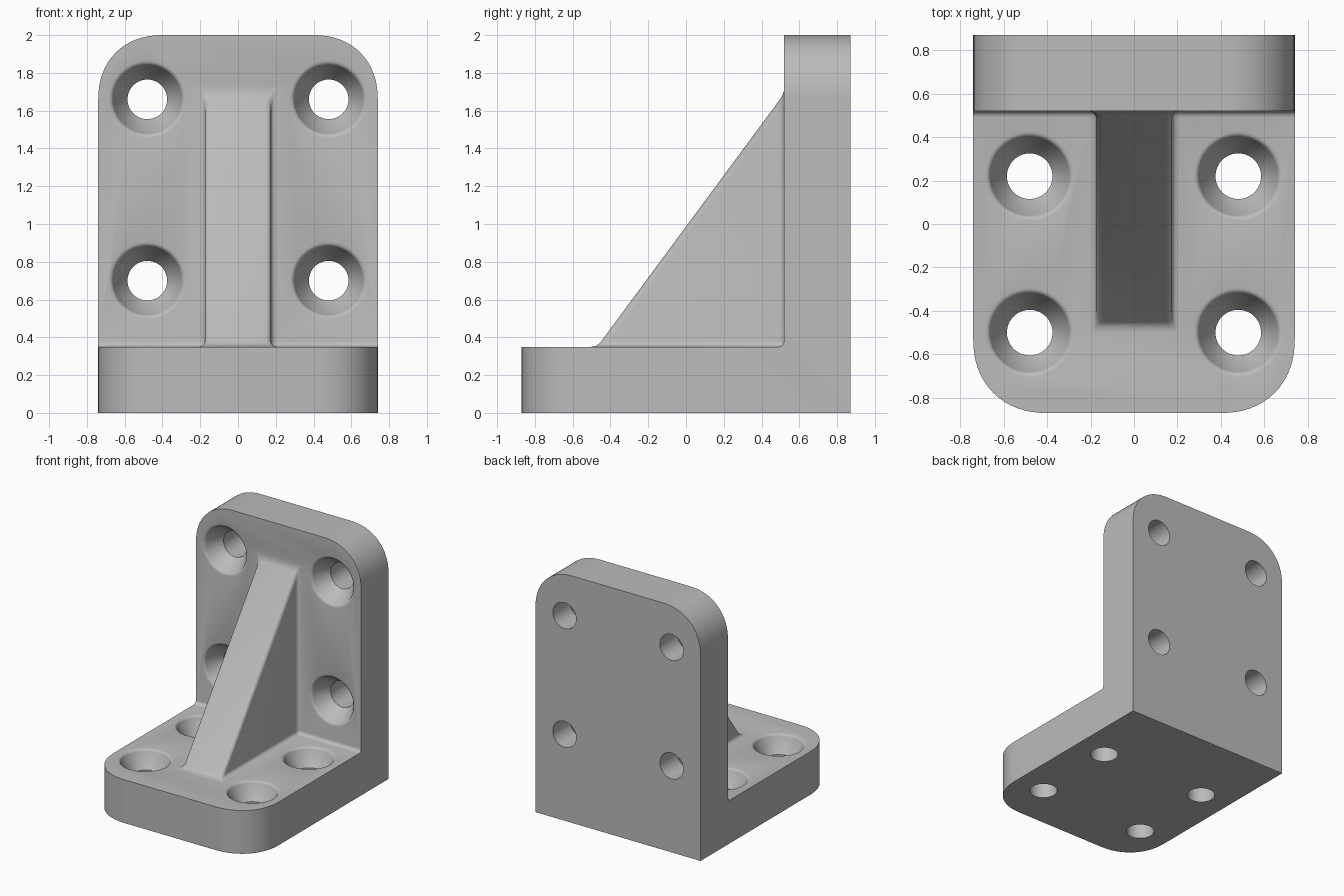
import bpy, bmesh, math
from mathutils import Matrix, Vector

old = bpy.data.objects.get("Cube")
if old:
    bpy.data.objects.remove(old, do_unlink=True)

W, D, H, T = 0.74, 0.87, 2.0, 0.35      # half width, half depth, height, plate thickness
RIB, FILLET, CORNER = 0.175, 0.03, 0.34

grey = bpy.data.materials.new("metal grey")
grey.use_nodes = True
colour = (0.5, 0.5, 0.5, 1)
grey.diffuse_color = colour
grey.node_tree.nodes["Principled BSDF"].inputs["Base Color"].default_value = colour


def to_object(name, bm):
    bmesh.ops.recalc_face_normals(bm, faces=bm.faces[:])
    mesh = bpy.data.meshes.new(name)
    bm.to_mesh(mesh)
    bm.free()
    mesh.materials.append(grey)
    obj = bpy.data.objects.new(name, mesh)
    bpy.context.collection.objects.link(obj)
    return obj


def prism(profile, half):
    """Extrude a side profile of (y, z) points across x."""
    bm = bmesh.new()
    face = bm.faces.new([bm.verts.new((-half, y, z)) for y, z in profile])
    out = bmesh.ops.extrude_face_region(bm, geom=[face])
    verts = [g for g in out["geom"] if isinstance(g, bmesh.types.BMVert)]
    bmesh.ops.translate(bm, verts=verts, vec=(2 * half, 0, 0))
    return bm


def boolean(target, tool, operation):
    mod = target.modifiers.new("cut", "BOOLEAN")
    mod.operation, mod.object, mod.solver = operation, tool, "EXACT"
    bpy.context.view_layer.objects.active = target
    bpy.ops.object.modifier_apply(modifier=mod.name)
    bpy.data.objects.remove(tool, do_unlink=True)


# L-shaped body with rounded outer corners
bm = prism([(-D, 0), (D, 0), (D, H), (D - T, H), (D - T, T), (-D, T)], W)
corners = []
for e in bm.edges:
    a, b = (v.co for v in e.verts)
    if abs(a.x - b.x) < 0.01:
        front = max(a.y, b.y) < -D + 0.01
        top = min(a.z, b.z) > H - 0.01
        if front or top:
            corners.append(e)
bmesh.ops.bevel(bm, geom=corners, offset=CORNER, segments=16, profile=0.53, affect="EDGES")
bracket = to_object("angle_bracket", bm)

# Sloped stiffening rib, sunk into both plates
rib = to_object("rib", prism([(-0.618, 0.15), (0.7, 0.15), (0.7, 1.934)], RIB))
boolean(bracket, rib, "UNION")

# Fillet the inside corners and round the rib's sloped edges
bm = bmesh.new()
bm.from_mesh(bracket.data)
bmesh.ops.remove_doubles(bm, verts=bm.verts[:], dist=0.0005)
soft = []
for e in bm.edges:
    if len(e.link_faces) != 2:
        continue
    a, b = (v.co for v in e.verts)
    sloped = (abs(abs(a.x) - RIB) < 0.01 and abs(a.x - b.x) < 0.01
              and abs(a.y - b.y) > 0.1 and abs(a.z - b.z) > 0.1)
    if e.calc_face_angle_signed(0) < -0.1 or (sloped and e.calc_face_angle(0) > 0.5):
        soft.append(e)
bmesh.ops.bevel(bm, geom=soft, offset=FILLET, segments=5, profile=0.5,
                affect="EDGES", clamp_overlap=True)
bm.to_mesh(bracket.data)
bm.free()

# Countersunk holes: (radius, depth) profile with a softened rim
rim = [(0.18 + 0.025 * (1 - math.sin(t)), 0.025 * (1 - math.cos(t)))
       for t in (math.pi / 2 * i / 4 for i in range(5))]
hole = [(0.205, -0.06)] + rim + [(0.105, 0.13), (0.105, 0.45)]
SIDES = 48


def add_hole(bm, matrix):
    rings = []
    for r, d in hole:
        rings.append([bm.verts.new(matrix @ Vector((r * math.cos(a), r * math.sin(a), -d)))
                      for a in (2 * math.pi * i / SIDES for i in range(SIDES))])
    for lo, hi in zip(rings, rings[1:]):
        for i in range(SIDES):
            j = (i + 1) % SIDES
            bm.faces.new((lo[i], lo[j], hi[j], hi[i]))
    bm.faces.new(rings[0])
    bm.faces.new(rings[-1])


bm = bmesh.new()
for x in (-0.48, 0.48):
    for y in (-0.5, 0.22):
        add_hole(bm, Matrix.Translation((x, y, T)))
    for z in (0.7, 1.66):
        add_hole(bm, Matrix.Translation((x, D - T, z)) @ Matrix.Rotation(math.pi / 2, 4, "X"))
cutter = to_object("hole_cutter", bm)
cutter.hide_render = True
boolean(bracket, cutter, "DIFFERENCE")

# Smooth shading with crisp edges
bpy.ops.object.select_all(action="DESELECT")
bracket.select_set(True)
bpy.context.view_layer.objects.active = bracket
bpy.ops.object.shade_smooth_by_angle(angle=math.radians(32))
